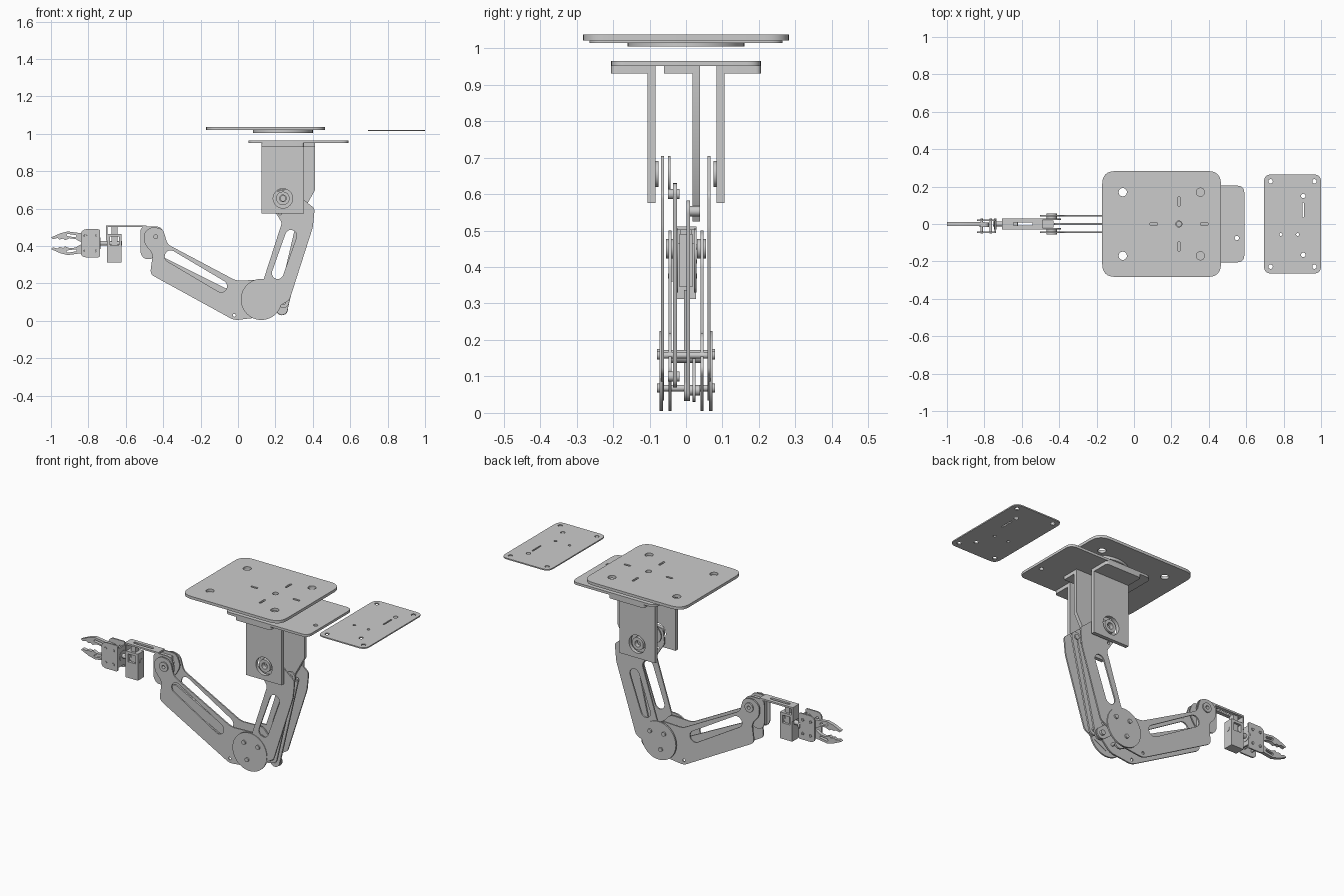
import bpy, bmesh
from math import sin, cos, pi, atan2, radians
from mathutils import Vector

if "Cube" in bpy.data.objects:
    bpy.data.objects.remove(bpy.data.objects["Cube"])


def circle(x, y, r, n=32):
    return [(x + r * cos(2 * pi * i / n), y + r * sin(2 * pi * i / n)) for i in range(n)]


def rect(x0, x1, y0, y1, r=0):
    pts = [(x0, y0), (x1, y0), (x1, y1), (x0, y1)]
    return fillet(pts, r) if r else pts


def slot(p, q, r, n=10):
    a = atan2(q[1] - p[1], q[0] - p[0]) + pi / 2
    return [(c[0] + r * cos(a + s + pi * i / n), c[1] + r * sin(a + s + pi * i / n))
            for c, s in ((p, 0), (q, pi)) for i in range(n + 1)]


def fillet(pts, r, n=6):
    out = []
    for i, p in enumerate(pts):
        p = Vector(p)
        a, b = Vector(pts[i - 1]) - p, Vector(pts[(i + 1) % len(pts)]) - p
        d = min(r, a.length * 0.45, b.length * 0.45)
        a, b = p + a.normalized() * d, p + b.normalized() * d
        for k in range(n + 1):
            t = k / n
            out.append(tuple(a * (1 - t) ** 2 + p * (2 * t * (1 - t)) + b * t * t))
    return out


def slab(name, outline, lo, hi, holes=(), axis='Y'):
    """Profile with holes, extruded from lo to hi. Axis Y: profile is x,z; axis Z: x,y; axis X: y,z."""
    cu = bpy.data.curves.new(name, 'CURVE')
    cu.dimensions, cu.fill_mode, cu.extrude = '2D', 'BOTH', (hi - lo) / 2
    for loop in (outline, *holes):
        sp = cu.splines.new('POLY')
        sp.points.add(len(loop) - 1)
        for pt, c in zip(sp.points, loop):
            pt.co = (c[0], c[1], 0, 1)
        sp.use_cyclic_u = True
    tmp = bpy.data.objects.new(name + "_profile", cu)
    bpy.context.collection.objects.link(tmp)
    dg = bpy.context.evaluated_depsgraph_get()
    me = bpy.data.meshes.new_from_object(tmp.evaluated_get(dg))
    bpy.data.objects.remove(tmp)
    mid = (lo + hi) / 2
    for v in me.vertices:
        x, y, z = v.co
        v.co = {'Y': (x, mid - z, y), 'Z': (x, y, mid + z), 'X': (mid + z, x, y)}[axis]
    bm = bmesh.new()
    bm.from_mesh(me)
    bmesh.ops.remove_doubles(bm, verts=bm.verts, dist=1e-5)
    bmesh.ops.recalc_face_normals(bm, faces=bm.faces)
    bm.to_mesh(me)
    bm.free()
    me.name = name
    ob = bpy.data.objects.new(name, me)
    bpy.context.collection.objects.link(ob)
    bpy.ops.object.select_all(action='DESELECT')
    ob.select_set(True)
    bpy.context.view_layer.objects.active = ob
    bpy.ops.object.shade_smooth_by_angle(angle=radians(30))
    return ob


def pin(name, x, z, lo, hi, r):
    return slab(name, circle(x, z, r, 20), lo, hi)


# Top mounting plate and turntable disc
holes = [circle(x, y, 0.022) for x in (-0.06, 0.355) for y in (-0.17, 0.17)]
holes += [slot((0.24, s * 0.10), (0.24, s * 0.14), 0.006) for s in (-1, 1)]
holes += [slot((0.24 + s * 0.12, 0), (0.24 + s * 0.15, 0), 0.006) for s in (-1, 1)]
holes += [circle(0.24, 0, 0.016)]
slab("top_plate", rect(-0.17, 0.465, -0.283, 0.283, 0.07), 1.021, 1.037, holes, 'Z')
slab("turntable_disc", circle(0.24, 0, 0.16, 48), 1.005, 1.021, [circle(0.24, 0, 0.016)], 'Z')

# Detached side plate
holes = [circle(x, y, 0.012) for x in (0.73, 0.965) for y in (-0.228, 0.228)]
holes += [circle(0.905, y, 0.012) for y in (-0.165, 0.15)]
holes += [slot((0.905, 0.04), (0.905, 0.11), 0.004)]
holes += [circle(x, -0.056, 0.008) for x in (0.785, 0.875)]
slab("side_plate", rect(0.695, 1.0, -0.265, 0.265, 0.04), 1.014, 1.021, holes, 'Z')

# Shoulder base plate and its hanging angle brackets
slab("shoulder_plate", rect(0.055, 0.59, -0.205, 0.205, 0.04), 0.951, 0.965,
     [circle(0.55, -0.075, 0.012), circle(0.24, 0, 0.012)], 'Z')
for side, s in (("front", -1), ("back", 1)):
    y0, y1 = sorted((s * 0.084, s * 0.105))
    slab(side + "_bracket", rect(0.125, 0.352, 0.575, 0.951), y0, y1, [circle(0.24, 0.655, 0.052)])
    y0, y1 = sorted((s * 0.084, s * 0.205))
    slab(side + "_bracket_flange", rect(0.125, 0.352, y0, y1, 0.015), 0.931, 0.951, (), 'Z')
    y0, y1 = sorted((s * 0.075, s * 0.1))
    slab(side + "_shoulder_ring", circle(0.24, 0.655, 0.036), y0, y1, [circle(0.24, 0.655, 0.018)])
slab("middle_bracket", [(0.19, 0.951), (0.19, 0.62), (0.24, 0.525), (0.315, 0.525), (0.412, 0.70),
                        (0.412, 0.951)], 0.018, 0.038, [circle(0.27, 0.60, 0.02)])
slab("middle_bracket_flange", rect(0.19, 0.412, -0.06, 0.038), 0.931, 0.951, (), 'Z')
slab("shoulder_horn", circle(0.24, 0.655, 0.05), -0.049, -0.042, [circle(0.24, 0.655, 0.014)])

# Upper arm side plates
upper = fillet([(0.19, 0.69), (0.28, 0.707), (0.41, 0.60), (0.40, 0.50), (0.275, 0.11), (0.13, 0.03),
                (0.06, 0.12), (0.13, 0.20), (0.235, 0.525), (0.18, 0.61)], 0.015)
for side, y in (("front", -0.065), ("back", 0.063)):
    slab(side + "_upper_arm", upper, y - 0.004, y + 0.004,
         [slot((0.283, 0.455), (0.212, 0.255), 0.031), circle(0.24, 0.655, 0.014),
          circle(0.225, 0.575, 0.008)])

# Upper arm inner link bars with their bolts
for name, y, p, q in (("front_link", -0.03, (0.243, 0.10), (0.36, 0.60)),
                      ("back_link", 0.006, (0.235, 0.062), (0.35, 0.553))):
    slab(name, slot(p, q, 0.03), y - 0.005, y + 0.005, [circle(*p, 0.008), circle(*q, 0.008)])
    for end, c in (("lower", p), ("upper", q)):
        off = -0.006 if y < 0 else 0.015
        pin(name + "_" + end + "_bolt", *c, y + off - 0.014, y + off + 0.018, 0.014)
slab("rear_link_tab", slot((0.235, 0.062), (0.16, 0.12), 0.032), 0.018, 0.026)

# Lower arm side plates
lower = fillet([(-0.50, 0.41), (-0.505, 0.47), (-0.46, 0.505), (-0.40, 0.49), (-0.378, 0.41), (-0.01, 0.215),
                (0.13, 0.22), (0.22, 0.12), (0.12, 0.02), (-0.02, 0.003), (-0.47, 0.25), (-0.455, 0.36)], 0.025)
for side, y in (("front", -0.044), ("back", 0.044)):
    slab(side + "_lower_arm", lower, y - 0.004, y + 0.004,
         [slot((-0.36, 0.345), (-0.09, 0.185), 0.032), circle(-0.44, 0.45, 0.015),
          circle(-0.02, 0.03, 0.008)])
slab("lower_arm_link", slot((-0.40, 0.31), (0.10, 0.06), 0.028), -0.005, 0.005)

# Elbow discs, bolts and spacers
bolts = ((0.09, 0.163), (0.18, 0.158), (0.11, 0.068))
for side, s in (("front", -1), ("back", 1)):
    y0, y1 = sorted((s * 0.063, s * 0.072))
    slab(side + "_elbow_disc", circle(0.125, 0.115, 0.11, 48), y0, y1)
    for i, (x, z) in enumerate(bolts):
        y0, y1 = sorted((s * 0.072, s * 0.08))
        pin(f"{side}_elbow_bolt_{i + 1}", x, z, y0, y1, 0.012)
for i, (x, z) in enumerate(bolts):
    pin(f"elbow_spacer_{i + 1}", x, z, -0.064, 0.064, 0.009)
pin("elbow_axle", 0.125, 0.155, -0.04, 0.04, 0.018)

# Wrist joint and its bent bracket
for side, s in (("front", -1), ("back", 1)):
    y0, y1 = sorted((s * 0.022, s * 0.029))
    slab(side + "_wrist_cheek", fillet([(-0.522, 0.505), (-0.41, 0.505), (-0.385, 0.44), (-0.41, 0.39),
         (-0.46, 0.33), (-0.50, 0.33), (-0.522, 0.36)], 0.03), y0, y1, [circle(-0.44, 0.45, 0.014)])
    y0, y1 = sorted((s * 0.03, s * 0.055))
    slab(side + "_wrist_bolt", circle(-0.44, 0.45, 0.027, 24), y0, y1, [circle(-0.44, 0.45, 0.01)])
slab("wrist_servo", rect(-0.505, -0.43, 0.345, 0.49), -0.018, 0.018)
slab("wrist_top_plate", rect(-0.70, -0.49, -0.029, 0.029), 0.501, 0.511,
     [slot((-0.66, 0), (-0.55, 0), 0.008)], 'Z')
slab("wrist_end_plate", rect(-0.029, 0.029, 0.43, 0.511), -0.705, -0.697, (), 'X')

# Rotation servo for the gripper
slab("roll_servo_frame", rect(-0.70, -0.622, 0.312, 0.465), -0.028, 0.028,
     [rect(-0.685, -0.637, 0.405, 0.45)])
slab("roll_servo_core", rect(-0.675, -0.645, 0.40, 0.505), -0.016, 0.016)
slab("roll_shaft", circle(0, 0.415, 0.013, 20), -0.755, -0.62, (), 'X')
slab("roll_horn", circle(0, 0.415, 0.03), -0.748, -0.736, (), 'X')

# Gripper body plates and posts
body = fillet([(-0.84, 0.35), (-0.82, 0.34), (-0.738, 0.34), (-0.738, 0.49), (-0.82, 0.49), (-0.84, 0.475)], 0.01)
holes = [circle(x, z, 0.008, 16) for x in (-0.815, -0.765) for z in (0.375, 0.455)]
for side, y in (("front", -0.044), ("back", 0.02)):
    slab(side + "_gripper_plate", body, y - 0.004, y + 0.004, holes)
for i, (x, z) in enumerate(((-0.815, 0.375), (-0.815, 0.455), (-0.765, 0.375), (-0.765, 0.455))):
    pin(f"gripper_post_{i + 1}", x, z, -0.05, 0.03, 0.007)
slab("gripper_back", rect(-0.044, 0.02, 0.36, 0.47), -0.746, -0.738, (), 'X')

# Two toothed jaws mirrored about the gripper axis
jaw = [(-0.80, 0.425), (-0.80, 0.465), (-0.85, 0.47), (-0.91, 0.478), (-0.95, 0.468), (-1.0, 0.446),
       (-0.99, 0.437), (-0.965, 0.443), (-0.955, 0.435), (-0.935, 0.44), (-0.925, 0.431), (-0.90, 0.442),
       (-0.87, 0.438), (-0.84, 0.422)]
for side, s in (("upper", 1), ("lower", -1)):
    pts = [(x, 0.415 + s * (z - 0.415)) for x, z in jaw]
    slab(side + "_jaw", pts, -0.01, 0.01,
         [slot((-0.91, 0.415 + s * 0.044), (-0.87, 0.415 + s * 0.038), 0.006)])
    slab(side + "_jaw_gear", circle(-0.80, 0.415 + s * 0.026, 0.025, 24), -0.016, 0.008)
